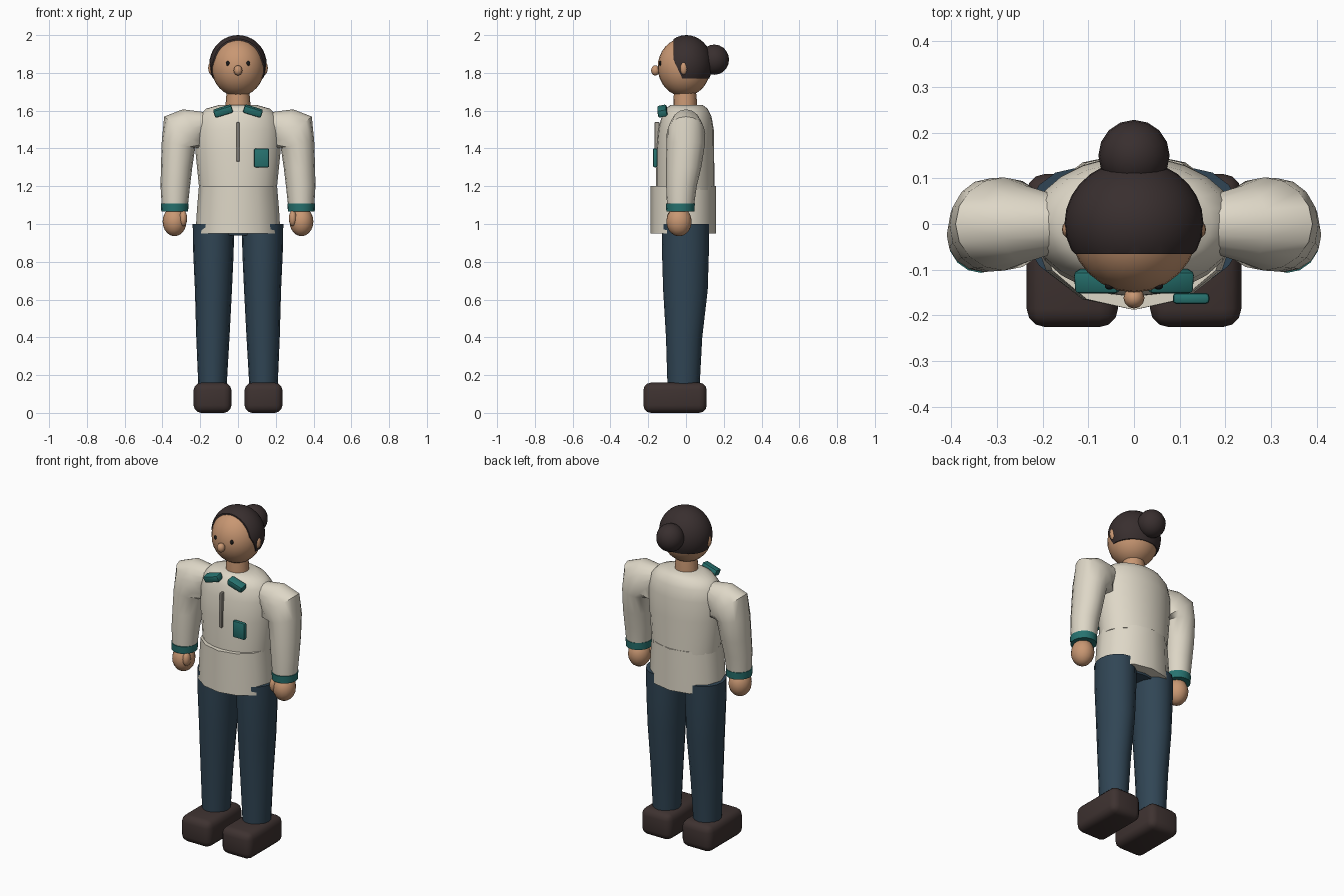
import bpy, bmesh, math
from mathutils import Matrix, Vector

if "Cube" in bpy.data.objects:
    bpy.data.objects.remove(bpy.data.objects["Cube"])


def material(name, rgb):
    m = bpy.data.materials.new(name)
    m.diffuse_color = (*rgb, 1)
    m.use_nodes = True
    m.node_tree.nodes["Principled BSDF"].inputs["Base Color"].default_value = m.diffuse_color
    return m


SKIN = material("skin", (0.58, 0.31, 0.17))
CREAM = material("cream", (0.73, 0.68, 0.57))
TEAL = material("teal", (0.02, 0.17, 0.16))
BLUE = material("trouser_blue", (0.03, 0.06, 0.09))
SHOE = material("shoe_brown", (0.048, 0.032, 0.030))
HAIR = material("hair_brown", (0.040, 0.028, 0.028))
GREY = material("zip_grey", (0.38, 0.35, 0.30))
BLACK = material("eye_black", (0.01, 0.01, 0.01))


def finish(name, bm, mat, angle=40):
    bmesh.ops.recalc_face_normals(bm, faces=bm.faces)
    me = bpy.data.meshes.new(name)
    bm.to_mesh(me)
    bm.free()
    me.materials.append(mat)
    ob = bpy.data.objects.new(name, me)
    bpy.context.collection.objects.link(ob)
    bpy.ops.object.select_all(action='DESELECT')
    ob.select_set(True)
    bpy.context.view_layer.objects.active = ob
    bpy.ops.object.shade_smooth_by_angle(angle=math.radians(angle))
    return ob


def loft(name, rings, mat, n=12, side=1):
    """Rings are (x, y, z, half width, half depth, tilt in degrees)."""
    bm = bmesh.new()
    loops = []
    for x, y, z, a, b, tilt in rings:
        t = math.radians(tilt)
        loop = []
        for i in range(n):
            u = a * math.cos(2 * math.pi * i / n)
            v = b * math.sin(2 * math.pi * i / n)
            loop.append(bm.verts.new((side * (x + u * math.cos(t)), y + v, z + u * math.sin(t))))
        loops.append(loop)
    for lo, hi in zip(loops, loops[1:]):
        for i in range(n):
            j = (i + 1) % n
            bm.faces.new((lo[i], lo[j], hi[j], hi[i]))
    bm.faces.new(loops[0])
    bm.faces.new(loops[-1])
    return finish(name, bm, mat)


def ball(name, loc, radii, mat, seg=20, cuts=()):
    """Ellipsoid; each cut (point, normal) trims away the normal's side."""
    bm = bmesh.new()
    bmesh.ops.create_uvsphere(bm, u_segments=seg, v_segments=seg * 2 // 3, radius=1,
                              matrix=Matrix.Translation(loc) @ Matrix.Diagonal((*radii, 1)))
    for co, no in cuts:
        geom = bm.verts[:] + bm.edges[:] + bm.faces[:]
        res = bmesh.ops.bisect_plane(bm, geom=geom, plane_co=co, plane_no=no, clear_outer=True)
        rim = [e for e in res["geom_cut"] if isinstance(e, bmesh.types.BMEdge)]
        bmesh.ops.holes_fill(bm, edges=rim, sides=0)
    return finish(name, bm, mat)


def box(name, loc, size, bevel, mat, rot=None, seg=3):
    bm = bmesh.new()
    bmesh.ops.create_cube(bm, size=1, matrix=Matrix.Diagonal((*size, 1)))
    bmesh.ops.bevel(bm, geom=bm.edges[:], offset=bevel, segments=seg, profile=0.5, affect='EDGES')
    m = Matrix.Translation(loc)
    if rot:
        m = m @ rot
    bmesh.ops.transform(bm, matrix=m, verts=bm.verts)
    return finish(name, bm, mat)


# Jacket: skirt below the waist seam, then the body up to the neck
loft("jacket_skirt", [(0, -.015, .95, .225, .173, 0), (0, -.015, 1.08, .217, .173, 0),
                      (0, -.015, 1.2, .207, .173, 0)], CREAM)
loft("jacket_body", [(0, -.004, 1.18, .205, .155, 0), (0, -.004, 1.38, .225, .153, 0),
                     (0, 0, 1.5, .225, .147, 0), (0, .003, 1.57, .21, .132, 0),
                     (0, .003, 1.61, .17, .112, 0), (0, .003, 1.63, .10, .085, 0)], CREAM, n=24)
box("zip", (0, -.153, 1.435), (.016, .026, .21), .003, GREY, seg=1)
box("chest_badge", (.125, -.163, 1.35), (.08, .024, .10), .008, TEAL, seg=2)
loft("hips", [(0, 0, .94, .15, .09, 0), (0, 0, .99, .18, .11, 0)], BLUE)

# Head
loft("neck", [(0, -.005, 1.6, .068, .062, 0), (0, -.005, 1.66, .064, .062, 0),
              (0, -.005, 1.72, .058, .056, 0)], SKIN, n=16)
ball("head", (0, -.01, 1.83), (.14, .14, .155), SKIN, 24)
ball("hair_cap", (0, .002, 1.845), (.152, .138, .155), HAIR, 28,
     cuts=[((0, -.066, 1.9), (0, -1, 0)),
           ((0, -.066, 1.87), (0, -.9, -.42)),
           ((0, 0, 1.77), (0, 0, -1))])
ball("hair_bun", (0, .15, 1.87), (.078, .078, .08), HAIR, 16)
ball("nose", (0, -.162, 1.813), (.023, .023, .027), SKIN, 12)

# Paired parts
arm = [(.16, 0, 1.54, .05, .06, 90), (.24, 0, 1.51, .11, .085, 62),
       (.285, 0, 1.48, .138, .102, 40), (.315, -.002, 1.42, .09, .102, 10),
       (.325, -.012, 1.3, .083, .093, 0), (.332, -.024, 1.2, .078, .081, 0),
       (.335, -.03, 1.08, .068, .07, 0)]
leg = [(.135, -.013, .14, .075, .085, 0), (.133, -.01, .4, .088, .096, 0),
       (.13, -.003, .65, .098, .118, 0), (.13, -.003, .85, .107, .124, 0),
       (.13, -.003, 1.0, .11, .125, 0)]
for s, tag in ((1, "left"), (-1, "right")):
    loft(tag + "_sleeve", arm, CREAM, 16, s)
    loft(tag + "_cuff", [(.335, -.03, 1.065, .071, .074, 0),
                         (.335, -.03, 1.108, .073, .077, 0)], TEAL, 16, s)
    ball(tag + "_hand", (s * .336, -.037, 1.013), (.063, .067, .078), SKIN, 16)
    ball(tag + "_thumb", (s * .29, -.075, 1.03), (.021, .026, .042), SKIN, 12)
    loft(tag + "_trouser_leg", leg, BLUE, 16, s)
    box(tag + "_shoe", (s * .135, -.058, .08), (.2, .335, .16), .04, SHOE)
    tilt = Matrix.Rotation(s * math.radians(17), 4, 'Y') @ Matrix.Rotation(math.radians(12), 4, 'X')
    box(tag + "_collar", (s * .079, -.125, 1.598), (.1, .05, .04), .009, TEAL, tilt, 2)
    ball(tag + "_ear", (s * .14, -.012, 1.825), (.018, .02, .035), SKIN, 12)
    ball(tag + "_eye", (s * .054, -.136, 1.85), (.01, .008, .013), BLACK, 10)
